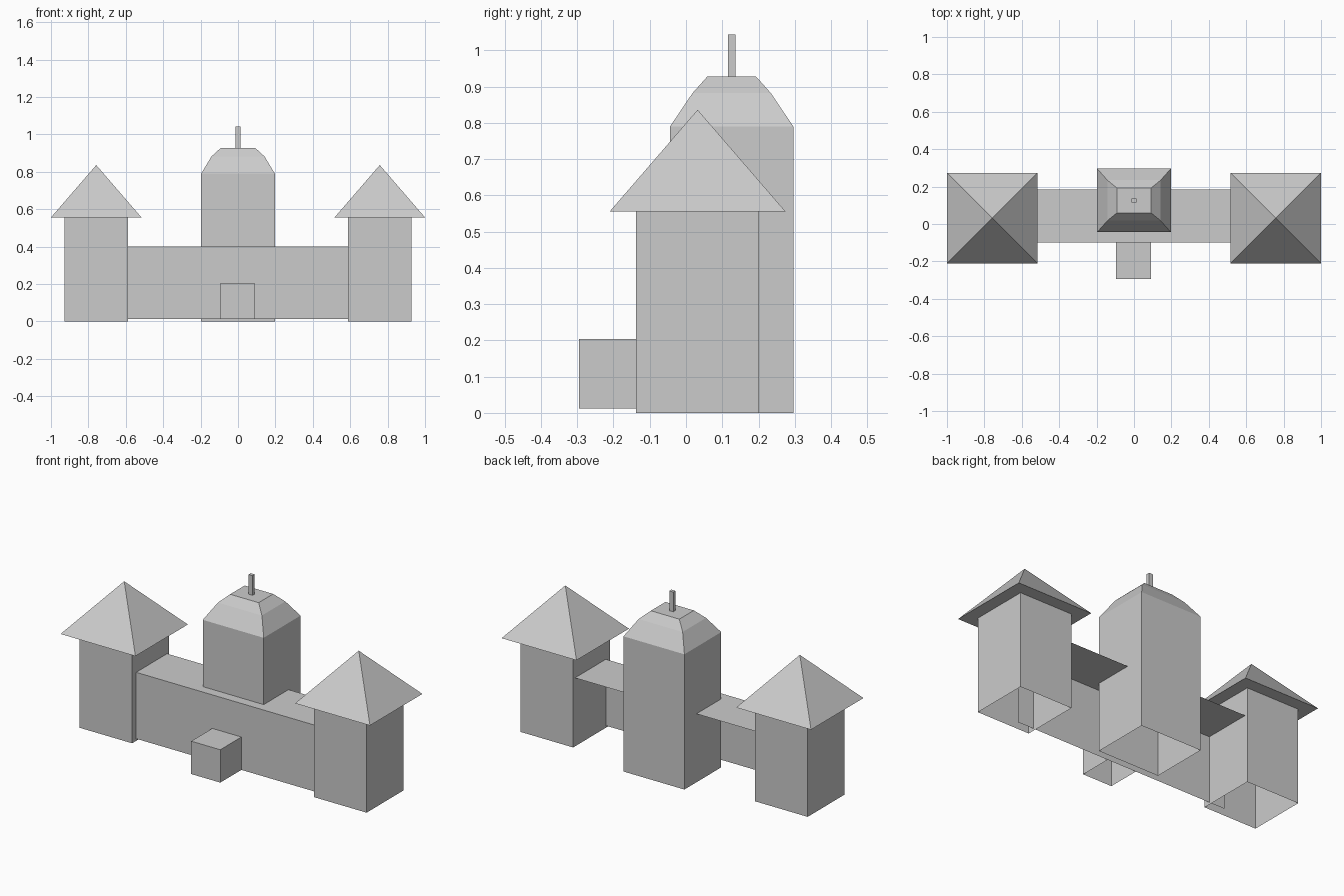
import bpy

if "Cube" in bpy.data.objects:
    bpy.data.objects.remove(bpy.data.objects["Cube"])


def make_object(name, verts, faces):
    mesh = bpy.data.meshes.new(name)
    mesh.from_pydata(verts, [], faces)
    mesh.update()
    obj = bpy.data.objects.new(name, mesh)
    bpy.context.collection.objects.link(obj)
    return obj


def stack(name, cx, cy, rings, open_sides=()):
    """Rectangular rings (half x, half y, z) joined upward, open below.
    A last ring of zero size becomes an apex, otherwise it is capped.
    Sides are numbered front, right, back, left."""
    verts, faces = [], []
    pointed = rings[-1][0] == 0
    for hx, hy, z in rings[:-1] if pointed else rings:
        verts += [(cx + sx * hx, cy + sy * hy, z)
                  for sx, sy in ((-1, -1), (1, -1), (1, 1), (-1, 1))]
    count = len(verts) // 4
    for r in range(count - 1):
        for i in range(4):
            if i not in open_sides:
                a, b = r * 4 + i, r * 4 + (i + 1) % 4
                faces.append((a, b, b + 4, a + 4))
    top = (count - 1) * 4
    if pointed:
        verts.append((cx, cy, rings[-1][2]))
        faces += [(top + i, top + (i + 1) % 4, top + 4) for i in range(4)]
    else:
        faces.append(tuple(range(top, top + 4)))
    return make_object(name, verts, faces)


# Side towers: walls, overhanging eaves and pyramid roof
for side, sx in (("left", -1), ("right", 1)):
    stack(side + "_tower", sx * 0.758, 0.032,
          [(0.17, 0.17, 0), (0.17, 0.17, 0.556),
           (0.242, 0.242, 0.556), (0, 0, 0.836)])

# Central tower with its stepped dome roof
stack("central_tower", 0, 0.126,
      [(0.197, 0.17, 0), (0.197, 0.17, 0.79), (0.142, 0.108, 0.882),
       (0.092, 0.067, 0.928)])
stack("finial", 0, 0.126, [(0.013, 0.01, 0.928), (0.013, 0.01, 1.043)])

# Long wing: front wall and flat roof, open behind and below
profile = [(-0.1, 0.012), (-0.1, 0.4), (0.185, 0.4)]
make_object("wing", [(x, y, z) for y, z in profile for x in (-0.69, 0.69)],
            [(0, 1, 3, 2), (2, 3, 5, 4)])

# Entrance porch, open where it meets the wing
stack("porch", -0.002, -0.1975,
      [(0.094, 0.0975, 0.012), (0.094, 0.0975, 0.204)], open_sides=(2,))
